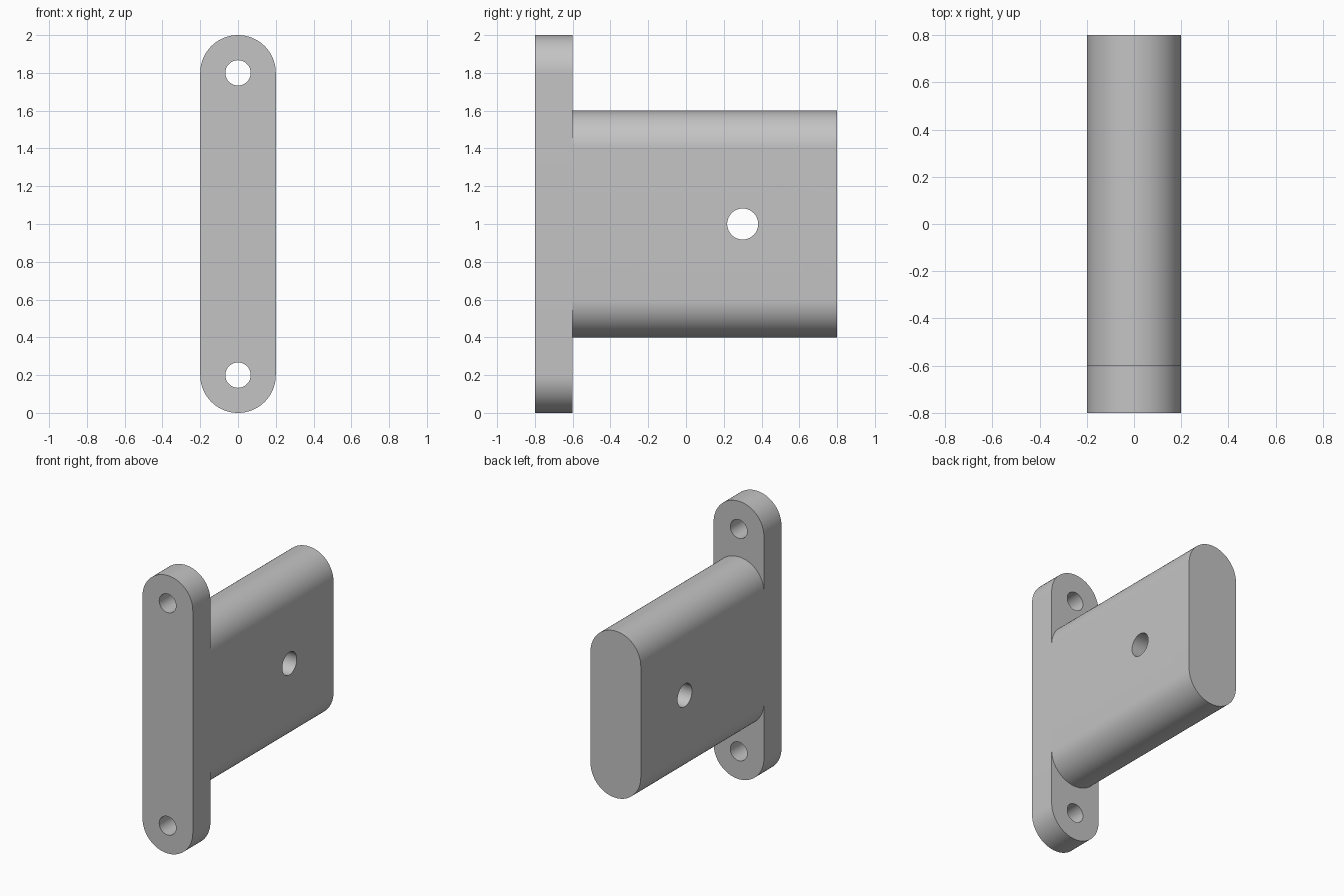
import bpy, bmesh
from math import cos, sin, pi, radians
from mathutils import Matrix

if "Cube" in bpy.data.objects:
    bpy.data.objects.remove(bpy.data.objects["Cube"], do_unlink=True)

grey = bpy.data.materials.new("plain grey")
grey.use_nodes = True
COLOUR = (0.55, 0.55, 0.55, 1)
grey.diffuse_color = COLOUR
grey.node_tree.nodes["Principled BSDF"].inputs["Base Color"].default_value = COLOUR

RADIUS = 0.2
STEPS = 48


def add_object(name, bm):
    bmesh.ops.recalc_face_normals(bm, faces=bm.faces[:])
    mesh = bpy.data.meshes.new(name)
    bm.to_mesh(mesh)
    bm.free()
    mesh.materials.append(grey)
    obj = bpy.data.objects.new(name, mesh)
    bpy.context.collection.objects.link(obj)
    return obj


def slot_bar(name, y0, y1, z0, z1):
    """Bar along y with a round-ended upright cross-section."""
    bm = bmesh.new()
    outline = []
    for centre, start in ((z1 - RADIUS, 0), (z0 + RADIUS, pi)):
        for i in range(STEPS + 1):
            a = start + pi * i / STEPS
            outline.append(bm.verts.new((RADIUS * cos(a), y0, centre + RADIUS * sin(a))))
    face = bm.faces.new(outline)
    new = bmesh.ops.extrude_face_region(bm, geom=[face])["geom"]
    moved = [v for v in new if isinstance(v, bmesh.types.BMVert)]
    bmesh.ops.translate(bm, verts=moved, vec=(0, y1 - y0, 0))
    return add_object(name, bm)


def drill(obj, location, radius, axis):
    """Cut a round through hole along the given axis."""
    bm = bmesh.new()
    turn = Matrix.Rotation(pi / 2, 4, "Y" if axis == "X" else "X")
    bmesh.ops.create_cone(bm, cap_ends=True, segments=64, radius1=radius, radius2=radius,
                          depth=0.6, matrix=Matrix.Translation(location) @ turn)
    cutter = add_object("hole_cutter", bm)
    cutter.hide_render = True
    mod = obj.modifiers.new("hole", "BOOLEAN")
    mod.operation = "DIFFERENCE"
    mod.solver = "EXACT"
    mod.object = cutter
    bpy.context.view_layer.objects.active = obj
    bpy.ops.object.modifier_apply(modifier=mod.name)
    bpy.data.objects.remove(cutter, do_unlink=True)


# Upright mounting plate with a screw hole at each end
plate = slot_bar("mounting_plate", -0.8, -0.6, 0, 2)
for z in (0.2, 1.8):
    drill(plate, (0, -0.7, z), 0.067, "Y")

# Thick arm behind the plate with a cross hole
arm = slot_bar("arm", -0.6, 0.8, 0.4, 1.6)
drill(arm, (0, 0.3, 1), 0.082, "X")

# Smooth the round walls and keep the rims crisp
for obj in (plate, arm):
    bpy.ops.object.select_all(action="DESELECT")
    obj.select_set(True)
    bpy.context.view_layer.objects.active = obj
    bpy.ops.object.shade_smooth_by_angle(angle=radians(30))
